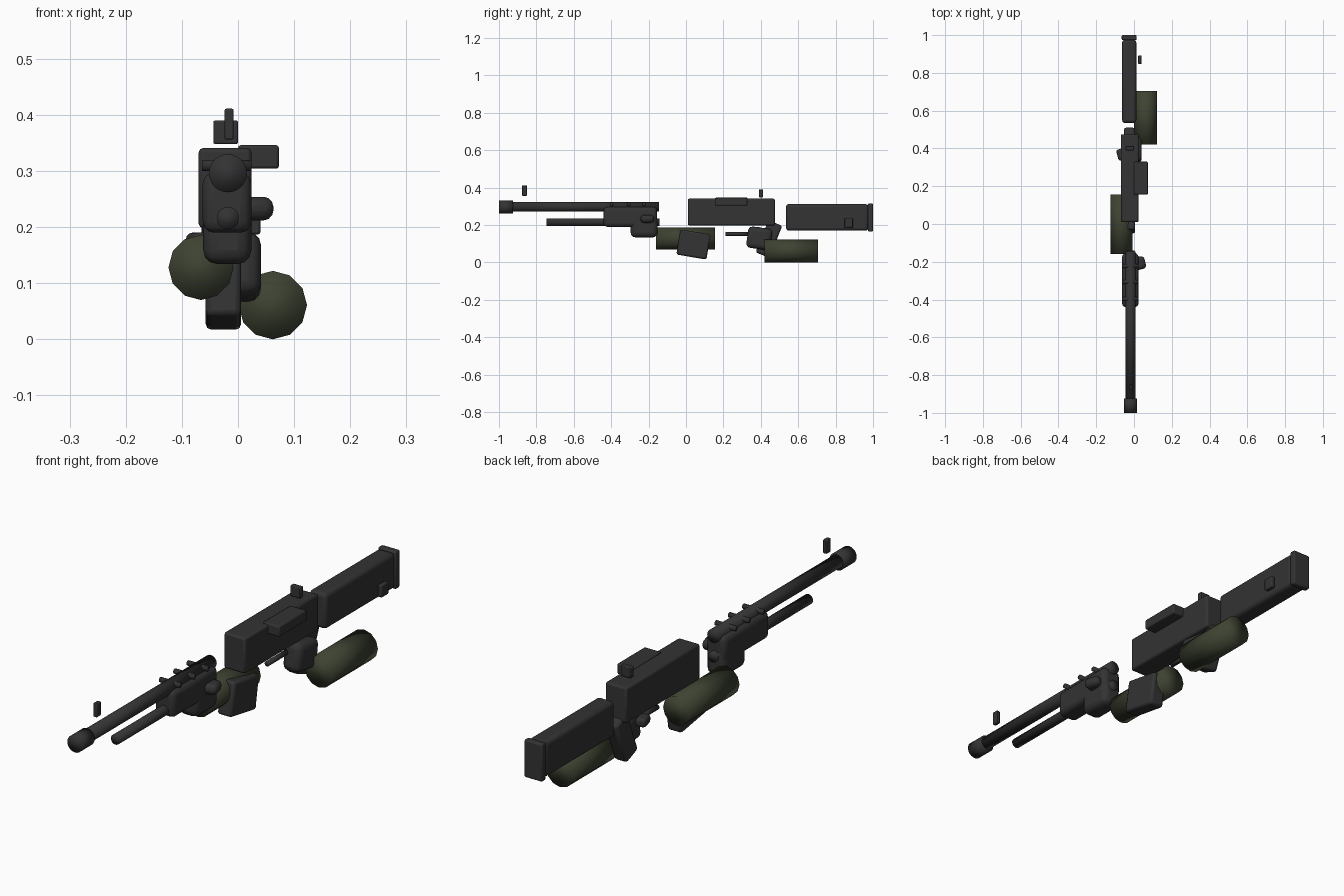
import bpy
from math import radians, pi

cube = bpy.data.objects.get("Cube")
if cube:
    bpy.data.objects.remove(cube, do_unlink=True)


def material(name, rgb):
    m = bpy.data.materials.new(name)
    m.use_nodes = True
    m.diffuse_color = (*rgb, 1)
    bsdf = m.node_tree.nodes["Principled BSDF"]
    bsdf.inputs["Base Color"].default_value = (*rgb, 1)
    bsdf.inputs["Roughness"].default_value = 0.7
    return m


GUNMETAL = material("dark gunmetal", (0.033, 0.033, 0.034))
OLIVE = material("olive green", (0.046, 0.055, 0.031))
AXIS = -0.018  # x of the bore line


def box(name, x, y, z, bevel=0.006, tilt=0, size=None, yaw=0, segments=2):
    """Bevelled block from (min, max) ranges, or from a centre and a size."""
    if size is None:
        size = [r[1] - r[0] for r in (x, y, z)]
        x, y, z = [(r[0] + r[1]) / 2 for r in (x, y, z)]
    bpy.ops.mesh.primitive_cube_add(size=1, location=(x, y, z))
    ob = bpy.context.object
    ob.name = name
    ob.scale = size
    bpy.ops.object.transform_apply(location=False, rotation=False, scale=True)
    ob.rotation_euler = (radians(tilt), 0, radians(yaw))
    ob.data.materials.append(GUNMETAL)
    mod = ob.modifiers.new("rounded edges", 'BEVEL')
    mod.width = bevel
    mod.segments = segments
    bpy.ops.object.shade_smooth_by_angle(angle=radians(40))
    return ob


def rod(name, centre, radius, length, mat=GUNMETAL, sides=24, along='y', turn=0, soft=True):
    """Cylinder lying along y or x."""
    rot = (pi / 2, 0, 0) if along == 'y' else (0, pi / 2, radians(turn))
    bpy.ops.mesh.primitive_cylinder_add(vertices=sides, radius=radius, depth=length,
                                        location=centre, rotation=rot)
    ob = bpy.context.object
    ob.name = name
    ob.data.materials.append(mat)
    if soft:
        bpy.ops.object.shade_smooth()
    else:
        bpy.ops.object.shade_smooth_by_angle(angle=radians(40))
    return ob


# Barrel group
rod("muzzle", (AXIS, -0.9625, 0.296), 0.034, 0.075)
rod("barrel", (AXIS, -0.54, 0.298), 0.026, 0.79)
rod("gas_tube", (AXIS, -0.443, 0.216), 0.02, 0.605)
box("front_sight", (-0.024, -0.008), (-0.877, -0.85), (0.356, 0.411), 0.003)

# Forend with cross ribs, grip block and side knob
box("forend", (-0.063, 0.024), (-0.44, -0.155), (0.19, 0.297), 0.02, segments=3)
box("forend_block", (-0.062, 0.024), (-0.296, -0.152), (0.134, 0.245), 0.025, segments=3)
for i, y in enumerate((-0.397, -0.307, -0.223)):
    rod(f"forend_rib_{i + 1}", (AXIS - 0.002, y, 0.31), 0.01, 0.088, sides=12, along='x')
knob = box("forend_knob", 0.03, -0.207, 0.233, 0.018, size=(0.06, 0.068, 0.042), yaw=15, segments=3)

# Receiver with ejection cover and rear sight
box("receiver", (-0.07, 0.024), (0.01, 0.475), (0.198, 0.341), 0.008)
box("side_cover", (0.0, 0.073), (0.155, 0.33), (0.304, 0.346), 0.005)
box("rear_sight", (-0.044, 0.0), (0.39, 0.412), (0.348, 0.39), 0.003)

# Magazine
box("magazine", -0.026, 0.04, 0.096, 0.01, tilt=-9.5, size=(0.063, 0.163, 0.136))

# Pistol grip, housing and trigger
box("pistol_grip", -0.024, 0.443, 0.125, 0.012, tilt=-22, size=(0.058, 0.08, 0.185))
box("grip_housing", 0.002, 0.392, 0.129, 0.024, tilt=-8, size=(0.078, 0.13, 0.115), segments=3)
rod("trigger_bar", (-0.02, 0.275, 0.152), 0.01, 0.13, sides=12)
box("selector_knob", -0.068, 0.368, 0.172, 0.012, size=(0.042, 0.06, 0.036), yaw=15, segments=3)

# Stock, butt plate and sling stud
box("stock", (-0.063, 0.012), (0.535, 0.975), (0.17, 0.312), 0.015, segments=3)
box("butt_plate", (-0.065, 0.014), (0.973, 1.0), (0.165, 0.315), 0.006)
box("sling_stud", (0.022, 0.04), (0.847, 0.892), (0.187, 0.236), 0.004)

# Olive rolls on either side
rod("right_roll", (-0.066, -0.002, 0.128), 0.058, 0.315, OLIVE, 12)
rod("left_roll", (0.062, 0.5625, 0.061), 0.061, 0.285, OLIVE, 12)
